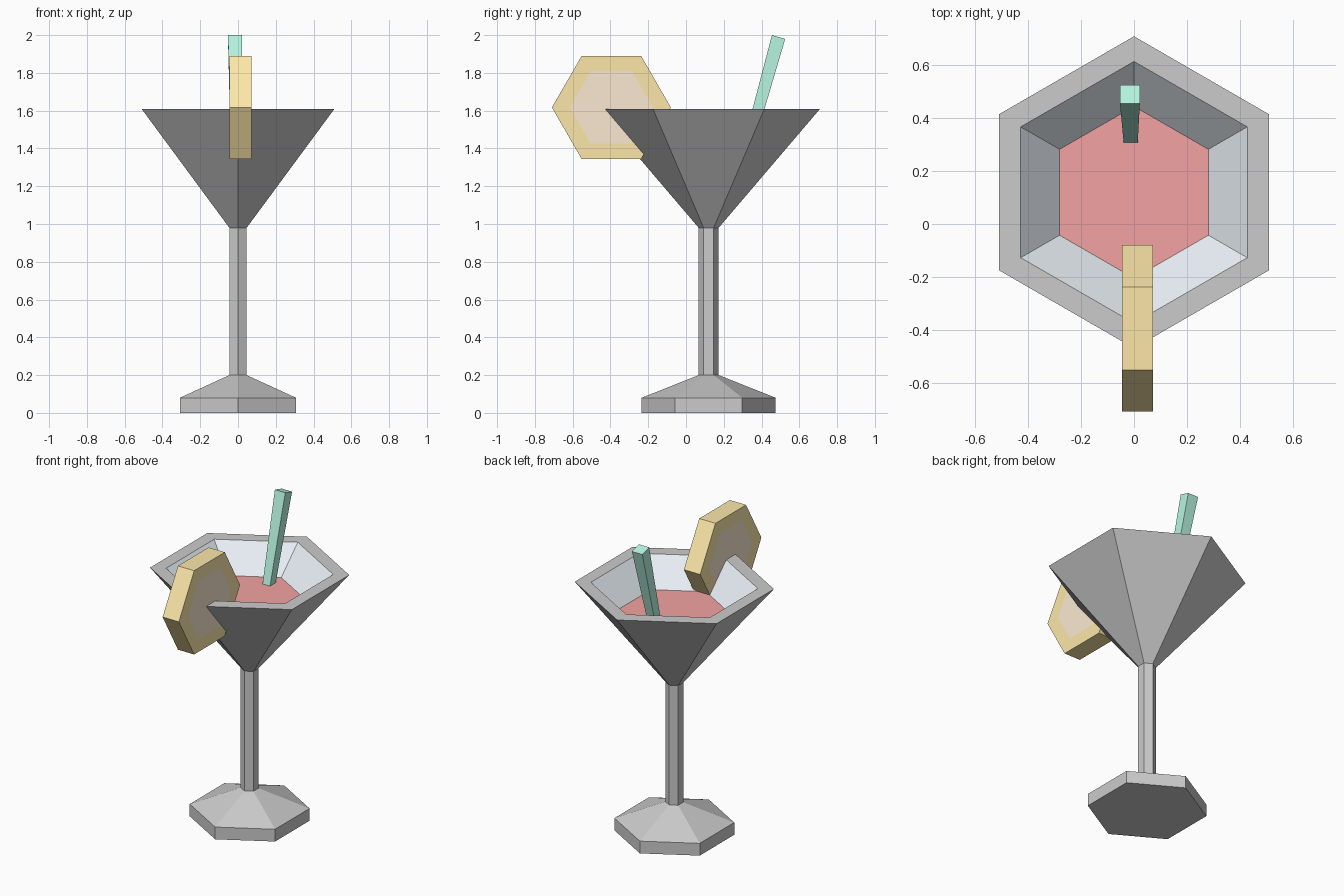
import bpy
from math import sin, cos, pi

if "Cube" in bpy.data.objects:
    bpy.data.objects.remove(bpy.data.objects["Cube"])

GLASS_Y = 0.12


def material(name, rgb):
    m = bpy.data.materials.new(name)
    m.diffuse_color = (*rgb, 1)
    m.use_nodes = True
    m.node_tree.nodes["Principled BSDF"].inputs["Base Color"].default_value = m.diffuse_color
    return m


def loft(name, rings, mats=(), cap_start=False, cap_end=False):
    """Skin consecutive rings of points with flat quads."""
    n = len(rings[0])
    verts = [p for ring in rings for p in ring]
    faces = [(r * n + i, r * n + (i + 1) % n, (r + 1) * n + (i + 1) % n, (r + 1) * n + i)
             for r in range(len(rings) - 1) for i in range(n)]
    if cap_start:
        faces.append(tuple(reversed(range(n))))
    if cap_end:
        faces.append(tuple(range((len(rings) - 1) * n, len(rings) * n)))
    mesh = bpy.data.meshes.new(name)
    mesh.from_pydata(verts, [], faces)
    for m in mats:
        mesh.materials.append(m)
    ob = bpy.data.objects.new(name, mesh)
    bpy.context.collection.objects.link(ob)
    return ob


def hex_level(radius, z):
    """Six-sided ring around the glass axis, corners pointing front and back."""
    return [(radius * cos(pi / 6 + i * pi / 3),
             GLASS_Y + radius * sin(pi / 6 + i * pi / 3), z) for i in range(6)]


def hex_slice(radius, x):
    """Six-sided upright ring for the fruit slice."""
    return [(x, -0.395 + radius * cos(i * pi / 3),
             1.617 + radius * sin(i * pi / 3)) for i in range(6)]


def quad(x0, x1, front, back):
    """Four-sided ring from a width and two (y, z) points."""
    return [(x0, *front), (x1, *front), (x1, *back), (x0, *back)]


orange = material("orange_peel", (0.98, 0.80, 0.40))
pulp = material("orange_pulp", (0.98, 0.82, 0.65))
red = material("red_drink", (0.90, 0.36, 0.36))
green = material("green_straw", (0.48, 0.92, 0.76))
pale = material("pale_glass", (0.82, 0.88, 0.93))

# Foot, stem, bowl and flat rim of the glass
profile = [(0.355, 0), (0.355, 0.08), (0.053, 0.20), (0.053, 0.98), (0.59, 1.61), (0.495, 1.61)]
loft("glass", [hex_level(r, z) for r, z in profile], cap_start=True)

# Pale inside wall and the drink surface
loft("bowl_inside", [hex_level(0.495, 1.61), hex_level(0.325, 1.445)], [pale])
drink = loft("drink", [hex_level(0.325, 1.445)], [red], cap_end=True)

# Fruit slice: peel with a flush pulp hexagon on each side
fruit = loft("fruit_slice",
             [hex_slice(0.22, -0.046), hex_slice(0.315, -0.046),
              hex_slice(0.315, 0.071), hex_slice(0.22, 0.071)],
             [orange, pulp], cap_start=True, cap_end=True)
for face in fruit.data.polygons:
    if len(face.vertices) == 6:
        face.material_index = 1

# Leaning straw, slightly thinner at the bottom
loft("straw",
     [quad(-0.039, 0.014, (0.305, 1.43), (0.36, 1.42)),
      quad(-0.053, 0.022, (0.455, 2.0), (0.525, 1.98))],
     [green], cap_start=True, cap_end=True)
